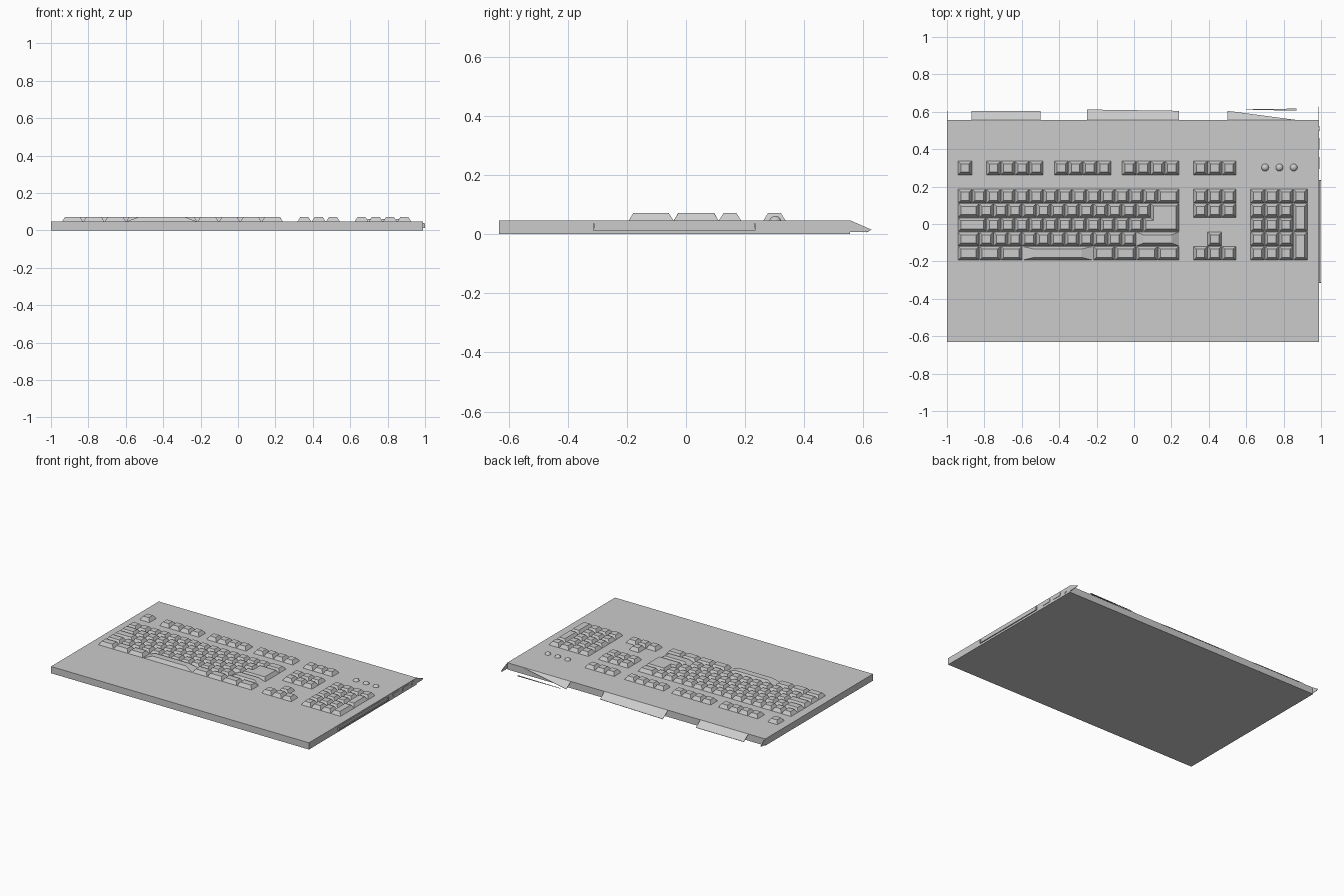
import bpy, bmesh, math

if "Cube" in bpy.data.objects:
    bpy.data.objects.remove(bpy.data.objects["Cube"], do_unlink=True)

grey = bpy.data.materials.new("plain grey")
grey.use_nodes = True
COLOUR = (0.6, 0.6, 0.6, 1)
grey.diffuse_color = COLOUR
grey.node_tree.nodes["Principled BSDF"].inputs["Base Color"].default_value = COLOUR

U = 0.0763            # key pitch
LEFT, BACK = -0.942, 0.187
DECK, KEY_TOP = 0.047, 0.071


def finish(name, bm):
    bmesh.ops.recalc_face_normals(bm, faces=bm.faces)
    mesh = bpy.data.meshes.new(name)
    bm.to_mesh(mesh)
    bm.free()
    mesh.materials.append(grey)
    obj = bpy.data.objects.new(name, mesh)
    bpy.context.collection.objects.link(obj)
    return obj


def loft(bm, lower, upper):
    """Solid between two outlines with the same number of points."""
    a = [bm.verts.new(p) for p in lower]
    b = [bm.verts.new(p) for p in upper]
    bm.faces.new(a)
    bm.faces.new(b)
    for i in range(len(a)):
        j = (i + 1) % len(a)
        bm.faces.new((a[i], a[j], b[j], b[i]))


def rect(x0, x1, y0, y1, z):
    return [(x0, y0, z), (x1, y0, z), (x1, y1, z), (x0, y1, z)]


def box(name, x0, x1, y0, y1, z0, z1):
    bm = bmesh.new()
    loft(bm, rect(x0, x1, y0, y1, z0), rect(x0, x1, y0, y1, z1))
    return finish(name, bm)


def key(bm, col, row, w=1, h=1, side=0.015):
    """Tapered key; col and row count in key units from the back left."""
    x0, y1 = LEFT + col * U + 0.001, BACK - row * U - 0.001
    x1, y0 = x0 + w * U - 0.002, y1 - h * U + 0.002
    loft(bm, rect(x0, x1, y0, y1, DECK),
         rect(x0 + side, x1 - side, y0 + 0.015, y1 - 0.015, KEY_TOP))


def run(bm, col, row, widths):
    for w in widths:
        key(bm, col, row, w, side=0.165 * w * U if w >= 3 else 0.015)
        col += w


# Case
box("case", -1, 0.99, -0.632, 0.555, 0, DECK)

# Main typing block
bm = bmesh.new()
run(bm, 0, 0, [1] * 14 + [1.5])
run(bm, 0, 1, [1.5] + [1] * 12)
run(bm, 0, 2, [2] + [1] * 11)
run(bm, 0, 3, [1.5] + [1] * 11 + [3])
run(bm, 0, 4, [1.5] * 3 + [5] + [1.5] * 4)
finish("typing_keys", bm)

# Stepped return key
xa, xb, xc = (LEFT + c * U for c in (13, 13.5, 15.5))
yt, ym, yb = (BACK - r * U for r in (1, 2, 3))


def step_outline(d, z):
    return [(xa + d, yb + d, z), (xc - d, yb + d, z), (xc - d, yt - d, z),
            (xb + d, yt - d, z), (xb + d, ym - d, z), (xa + d, ym - d, z)]


bm = bmesh.new()
loft(bm, step_outline(0.001, DECK), step_outline(0.015, KEY_TOP))
finish("return_key", bm)

# Function row
bm = bmesh.new()
FUNCTION_ROW = -1.97
key(bm, 0, FUNCTION_ROW)
for col in (2, 6.75, 11.5):
    run(bm, col, FUNCTION_ROW, [1] * 4)
finish("function_keys", bm)

# Navigation and arrow keys
bm = bmesh.new()
for row in (FUNCTION_ROW, 0, 1, 4):
    run(bm, 16.5, row, [1] * 3)
key(bm, 17.5, 3)
finish("navigation_keys", bm)

# Number pad with two tall keys
bm = bmesh.new()
run(bm, 20.5, 0, [1] * 4)
for row in range(1, 5):
    run(bm, 20.5, row, [1] * 3)
for row in (1, 3):
    key(bm, 23.5, row, 1, 2)
finish("number_pad", bm)

# Status lamps
bm = bmesh.new()
for i in range(3):
    ball = bmesh.ops.create_uvsphere(bm, u_segments=16, v_segments=8, radius=0.021)
    bmesh.ops.translate(bm, verts=ball["verts"], vec=(0.701 + i * 0.0765, 0.302, 0.041))
lamps = finish("status_lamps", bm)
for poly in lamps.data.polygons:
    poly.use_smooth = True

# Sloping rear flaps; the last one tapers to a point
T = 0.002


def flap(name, x0, x1, tip0, tip1):
    bm = bmesh.new()
    drop = 0.035 / 0.05

    def outline(lift):
        pts = [(x0, 0.555), (x1, 0.555), (x1, 0.555 + tip1), (x0, 0.555 + tip0)]
        return [(x, y, DECK - T - (y - 0.555) * drop + lift) for x, y in pts]
    loft(bm, outline(0), outline(T))
    finish(name, bm)


flap("rear_flap_right", -0.87, -0.5, 0.05, 0.05)
flap("rear_flap_middle", -0.25, 0.24, 0.057, 0.05)
flap("rear_flap_left", 0.5, 0.87, 0.05, 0.001)

# Narrow lip under the tapered flap
bm = bmesh.new()
lip = [(0.535, 0.612), (0.87, 0.606), (0.87, 0.617)]
loft(bm, [(x, y, 0.008) for x, y in lip], [(x, y, 0.011) for x, y in lip])
finish("rear_lip", bm)

# Thin end fins at the rear corners
for name, x, tip in (("rear_fin_right", -1, 0.605), ("rear_fin_left", 0.987, 0.628)):
    bm = bmesh.new()
    side = [(0.555, DECK), (tip, 0.015), (tip - 0.015, 0.008), (0.555, 0.008)]
    loft(bm, [(x, y, z) for y, z in side], [(x + 0.003, y, z) for y, z in side])
    finish(name, bm)

# Side panel with raised rails
box("side_panel", 0.99, 0.992, -0.315, 0.235, 0.013, 0.037)
box("side_panel_rail", 0.99, 0.997, -0.315, 0.235, 0.013, 0.02)
for name, y in (("panel_end_front", -0.315), ("panel_end_rear", 0.23)):
    box(name, 0.99, 1.0, y, y + 0.005, 0.013, 0.037)

# Side sockets
for i, y in enumerate((0.295, 0.397)):
    box(f"side_socket_{i + 1}", 0.99, 0.993, y, y + 0.064, 0.016, 0.038)
bm = bmesh.new()
ring = [(0.51 + 0.014 * math.cos(a * math.tau / 20), 0.026 + 0.014 * math.sin(a * math.tau / 20))
        for a in range(20)]
loft(bm, [(0.99, y, z) for y, z in ring], [(0.993, y, z) for y, z in ring])
finish("round_socket", bm)
